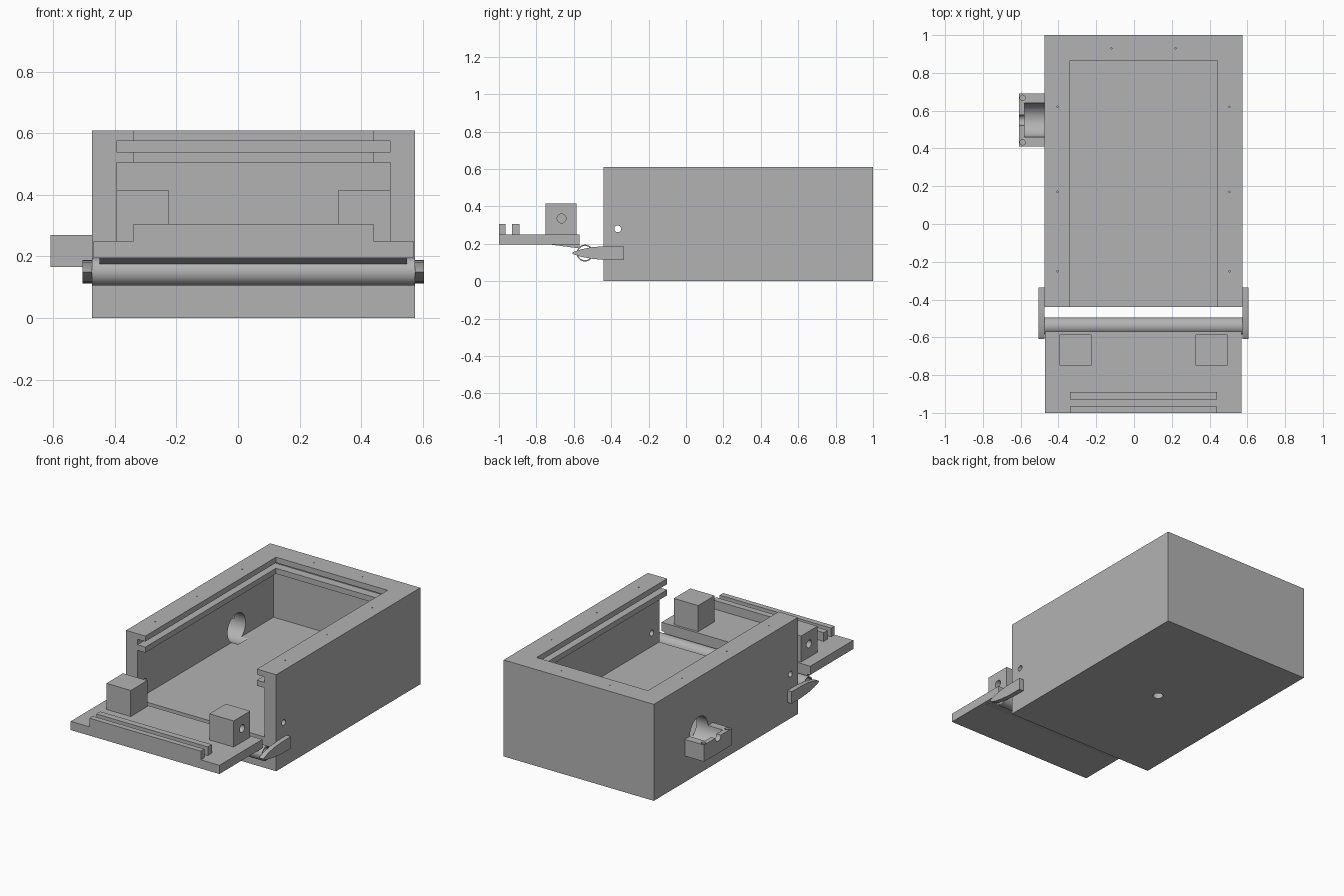
import bpy, bmesh, math
from mathutils import Matrix, Vector

cube = bpy.data.objects.get("Cube")
if cube:
    bpy.data.objects.remove(cube, do_unlink=True)

grey = bpy.data.materials.new("plain grey")
grey.use_nodes = True
colour = (0.45, 0.45, 0.45, 1)
grey.diffuse_color = colour
grey.node_tree.nodes["Principled BSDF"].inputs["Base Color"].default_value = colour

MID = 0.05  # centre plane of the housing


def finish(name, bm):
    bmesh.ops.recalc_face_normals(bm, faces=bm.faces)
    mesh = bpy.data.meshes.new(name)
    bm.to_mesh(mesh)
    bm.free()
    mesh.materials.append(grey)
    obj = bpy.data.objects.new(name, mesh)
    bpy.context.collection.objects.link(obj)
    return obj


def box(name, x, y, z):
    bm = bmesh.new()
    bmesh.ops.create_cube(bm, size=1)
    for v in bm.verts:
        v.co = Vector([(a + b) / 2 + c * (b - a) for (a, b), c in zip((x, y, z), v.co)])
    return finish(name, bm)


def rod(name, centre, radius, length, axis="X", sides=40):
    bm = bmesh.new()
    turn = Matrix.Rotation(math.pi / 2, 4, "Y") if axis == "X" else Matrix()
    bmesh.ops.create_cone(bm, cap_ends=True, segments=sides, radius1=radius,
                          radius2=radius, depth=length,
                          matrix=Matrix.Translation(centre) @ turn)
    return finish(name, bm)


def prism(name, outline, x0, x1):
    # Extrude a (y, z) outline along x
    bm = bmesh.new()
    face = bm.faces.new([bm.verts.new((x0, y, z)) for y, z in outline])
    new = bmesh.ops.extrude_face_region(bm, geom=[face])["geom"]
    bmesh.ops.translate(bm, vec=(x1 - x0, 0, 0),
                        verts=[g for g in new if isinstance(g, bmesh.types.BMVert)])
    return finish(name, bm)


def cut(obj, cutters):
    bpy.context.view_layer.objects.active = obj
    for c in cutters:
        c.hide_render = True
        mod = obj.modifiers.new("cut", "BOOLEAN")
        mod.operation, mod.solver, mod.object = "DIFFERENCE", "EXACT", c
        bpy.ops.object.modifier_apply(modifier=mod.name)
        bpy.data.objects.remove(c, do_unlink=True)


def smooth(obj):
    bpy.ops.object.select_all(action="DESELECT")
    obj.select_set(True)
    bpy.context.view_layer.objects.active = obj
    bpy.ops.object.shade_smooth_by_angle(angle=math.radians(30))


# Housing with open front, lid groove and cavity
housing = box("housing", (-0.475, 0.575), (-0.44, 1), (0, 0.61))
wide, narrow = (-0.395, 0.495), (-0.34, 0.44)
cutters = [
    box("cavity", wide, (-0.6, 0.92), (0.195, 0.505)),
    box("groove", wide, (-0.6, 0.92), (0.54, 0.575)),
    box("opening", narrow, (-0.6, 0.865), (0.48, 0.7)),
    rod("latch_hole", (MID, -0.365, 0.28), 0.018, 2),
    rod("motor_hole", (-0.45, 0.55, 0.27), 0.09, 0.2),
    rod("base_hole", (MID, 0.28, 0), 0.03, 0.2, "Z"),
]
# Small screw holes around the rim
rim = [(MID + s * 0.455, y) for s in (-1, 1) for y in (-0.25, 0.17, 0.62)]
rim += [(MID + s * 0.17, 0.93) for s in (-1, 1)]
cutters += [rod("screw_hole", (x, y, 0.61), 0.004, 0.06, "Z", 8) for x, y in rim]
cut(housing, cutters)
smooth(housing)

# Cradle on the side wall, with trough, shaft notch and screw holes
cradle = box("side_cradle", (-0.61, -0.475), (0.41, 0.69), (0.165, 0.27))
cutters = [rod("trough", (-0.48, 0.55, 0.27), 0.09, 0.2),
           rod("shaft_notch", (-0.6, 0.55, 0.27), 0.028, 0.1)]
cutters += [rod("screw_hole", (-0.59, 0.55 + s * 0.118, 0.27), 0.014, 0.12, "Z", 20)
            for s in (-1, 1)]
cut(cradle, cutters)
smooth(cradle)

# Fold-down door with ridges and a sloped lip beneath
box("door_panel", (-0.47, 0.57), (-1, -0.57), (0.195, 0.25))
for i, span in enumerate([(-1, -0.965), (-0.93, -0.89)]):
    box(f"door_ridge_{i + 1}", narrow, span, (0.25, 0.305))
prism("door_lip", [(-0.72, 0.195), (-0.57, 0.175), (-0.57, 0.195)], -0.45, 0.55)

# Latch blocks, each with a blind hole on its outer face
for side, s in (("right", -1), ("left", 1)):
    xs = sorted((MID + s * 0.275, MID + s * 0.445))
    block = box(f"{side}_latch_block", xs, (-0.75, -0.585), (0.25, 0.415))
    cut(block, [rod("bolt_hole", (MID + s * 0.445, -0.665, 0.335), 0.024, 0.2)])
    smooth(block)

# Hollow hinge roller
roller = rod("hinge_roller", (MID, -0.54, 0.15), 0.045, 1.05)
cut(roller, [rod("bore", (MID, -0.54, 0.15), 0.038, 1.2)])
smooth(roller)

# Tapered hinge arms at both ends
arm = [(-0.335, 0.112), (-0.335, 0.188), (-0.43, 0.187), (-0.5, 0.182), (-0.56, 0.17),
       (-0.6, 0.157), (-0.61, 0.15), (-0.6, 0.143), (-0.56, 0.13), (-0.5, 0.119),
       (-0.43, 0.113)]
for side, s in (("right", -1), ("left", 1)):
    smooth(prism(f"{side}_hinge_arm", arm, MID + s * 0.525, MID + s * 0.555))
